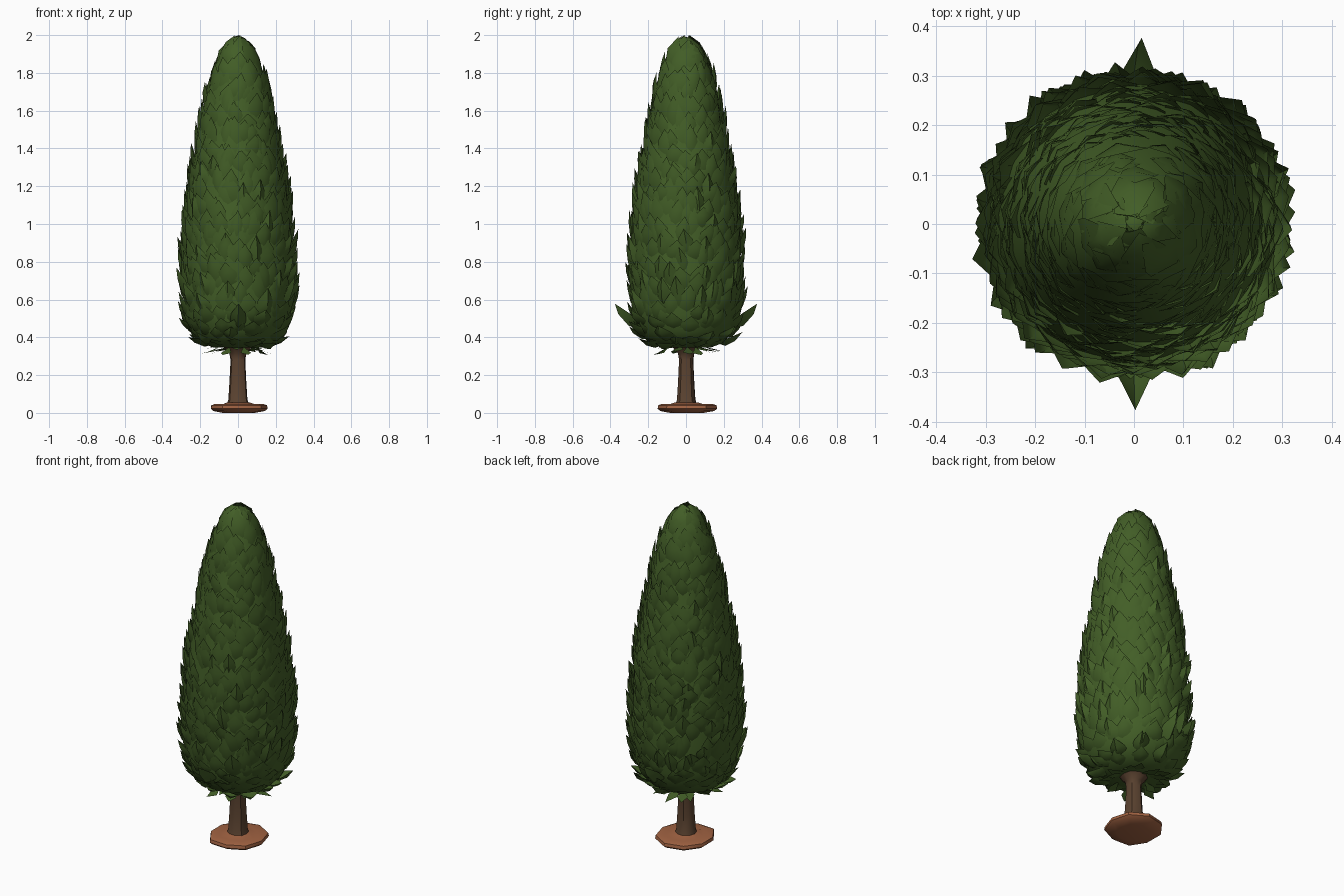
import bpy, bmesh, math, random
from mathutils import Vector

if "Cube" in bpy.data.objects:
    bpy.data.objects.remove(bpy.data.objects["Cube"])

random.seed(7)

def material(name, rgb):
    m = bpy.data.materials.new(name)
    m.diffuse_color = (*rgb, 1)
    m.use_nodes = True
    m.node_tree.nodes["Principled BSDF"].inputs["Base Color"].default_value = m.diffuse_color
    return m

GREEN = material("leaf green", (0.055, 0.112, 0.020))
BROWN = material("bark brown", (0.105, 0.056, 0.030))
CLAY = material("terracotta", (0.36, 0.125, 0.055))

def finish(bm, name, mat, angle=50):
    me = bpy.data.meshes.new(name)
    bm.to_mesh(me)
    bm.free()
    ob = bpy.data.objects.new(name, me)
    bpy.context.collection.objects.link(ob)
    me.materials.append(mat)
    bpy.ops.object.select_all(action='DESELECT')
    ob.select_set(True)
    bpy.context.view_layer.objects.active = ob
    bpy.ops.object.shade_smooth_by_angle(angle=math.radians(angle))
    return ob

def lathe(profile, sides, jitter=0.0):
    """Closed solid of revolution from (radius, height) points."""
    bm = bmesh.new()
    wob = [1 + random.uniform(-jitter, jitter) for _ in range(sides)]
    rings = []
    for r, z in profile:
        rings.append([bm.verts.new((r * w * math.cos(math.tau * i / sides),
                                    r * w * math.sin(math.tau * i / sides), z))
                      for i, w in enumerate(wob)])
    for a, b in zip(rings, rings[1:]):
        for i in range(sides):
            j = (i + 1) % sides
            bm.faces.new((a[i], a[j], b[j], b[i]))
    bm.faces.new(rings[0][::-1])
    bm.faces.new(rings[-1])
    return bm

# Crown silhouette as radius, height
CROWN = [(0.04, 0.345), (0.13, 0.345), (0.20, 0.375), (0.25, 0.43), (0.28, 0.52),
         (0.29, 0.66), (0.29, 0.82), (0.28, 1.0), (0.258, 1.18), (0.23, 1.36),
         (0.195, 1.54), (0.165, 1.70), (0.125, 1.83), (0.085, 1.92), (0.045, 1.965),
         (0.008, 1.98)]
LEN = [0]
for (r0, z0), (r1, z1) in zip(CROWN, CROWN[1:]):
    LEN.append(LEN[-1] + math.hypot(r1 - r0, z1 - z0))
TOTAL = LEN[-1]

def along(s):
    """Point on the crown profile at arc length s, and its outward normal."""
    s = min(max(s, 0), TOTAL - 1e-4)
    k = max(i for i in range(len(LEN) - 1) if LEN[i] <= s)
    f = (s - LEN[k]) / (LEN[k + 1] - LEN[k])
    (r0, z0), (r1, z1) = CROWN[k], CROWN[k + 1]
    d = LEN[k + 1] - LEN[k]
    return r0 + f * (r1 - r0), z0 + f * (z1 - z0), (z1 - z0) / d, -(r1 - r0) / d

def on_crown(theta, s, side, off):
    r, z, nr, nz = along(s)
    c, n = math.cos(theta), math.sin(theta)
    rr = r + nr * off
    return Vector((rr * c - side * n, rr * n + side * c, z + nz * off))

def leaf(bm, theta, s, length, width, lift):
    """Folded pointed scale lying on the crown, tip upward."""
    skew = random.uniform(-0.25, 0.25) * width
    pt = lambda f, side, off: bm.verts.new(on_crown(theta, s + f * length, side, off))
    base = pt(0, 0, -0.015)
    l1, m1, r1 = pt(.3, -width * .5, -0.012), pt(.3, 0, lift * .45), pt(.3, width * .5, -0.012)
    l2, m2, r2 = (pt(.65, -width * .42 + skew * .5, lift * .2), pt(.65, skew * .5, lift * .85),
                  pt(.65, width * .42 + skew * .5, lift * .2))
    tip = pt(1, skew, lift)
    for f in ((base, m1, l1), (base, r1, m1), (l1, m1, m2, l2), (m1, r1, r2, m2),
              (l2, m2, tip), (m2, r2, tip)):
        bm.faces.new(f)

# Crown core
finish(lathe(CROWN, 28), "foliage_core", GREEN, 80)

# Overlapping leaf scales in rows
bm = bmesh.new()
s, row = 0.10, 0
while s < TOTAL - 0.10:
    r, z, nr, nz = along(s)
    up = max(0, (z - 0.4) / 1.6)
    count = max(6, round(math.tau * r / (0.075 + 0.02 * up)))
    for i in range(count):
        th = math.tau * (i + 0.5 * (row % 2) + random.uniform(-.3, .3)) / count
        leaf(bm, th, s + random.uniform(-.035, .035),
             random.uniform(0.12, 0.19) * (1 if z > 0.5 else 0.75),
             random.uniform(0.075, 0.12),
             random.uniform(0.012, 0.048) * (1 - 0.55 * up))
    s += 0.055
    row += 1
# Two long spikes at front and back
for th in (-math.pi / 2, math.pi / 2):
    leaf(bm, th, 0.24, 0.16, 0.09, 0.092)
# Tuft at the apex
for i in range(5):
    a = math.tau * i / 5
    d, q = Vector((math.cos(a), math.sin(a), 0)), Vector((-math.sin(a), math.cos(a), 0))
    c = Vector((0, 0, 1.95))
    bm.faces.new([bm.verts.new(p) for p in (c + d * .03 - q * .02, c + d * .03 + q * .02,
                  c + d * .015 + Vector((0, 0, .035 + .015 * (i % 2))))])
# Loose fringe under the crown
for i in range(16):
    a = math.tau * (i + random.uniform(-.3, .3)) / 16
    d, q = Vector((math.cos(a), math.sin(a), 0)), Vector((-math.sin(a), math.cos(a), 0))
    r0, r1 = random.uniform(.04, .11), random.uniform(.15, .22)
    z0, z1 = 0.35, random.uniform(.305, .345)
    pts = [d * r0 + Vector((0, 0, z0)), d * (r0 + r1) / 2 - q * .03 + Vector((0, 0, z1 + .01)),
           d * r1 + Vector((0, 0, z1)), d * (r0 + r1) / 2 + q * .03 + Vector((0, 0, z1 + .01))]
    bm.faces.new([bm.verts.new(p) for p in pts][::-1])
finish(bm, "foliage_leaves", GREEN, 60)

# Trunk, flared at both ends
finish(lathe([(0.062, 0.04), (0.052, 0.07), (0.046, 0.16), (0.040, 0.28),
              (0.046, 0.315), (0.075, 0.345), (0.06, 0.40)], 10, 0.05), "trunk", BROWN, 40)

# Uneven soil disc
finish(lathe([(0.09, 0.0), (0.145, 0.010), (0.16, 0.022), (0.157, 0.040), (0.14, 0.046),
              (0.10, 0.043), (0.06, 0.056)], 9, 0.06), "base_disc", CLAY, 40)
